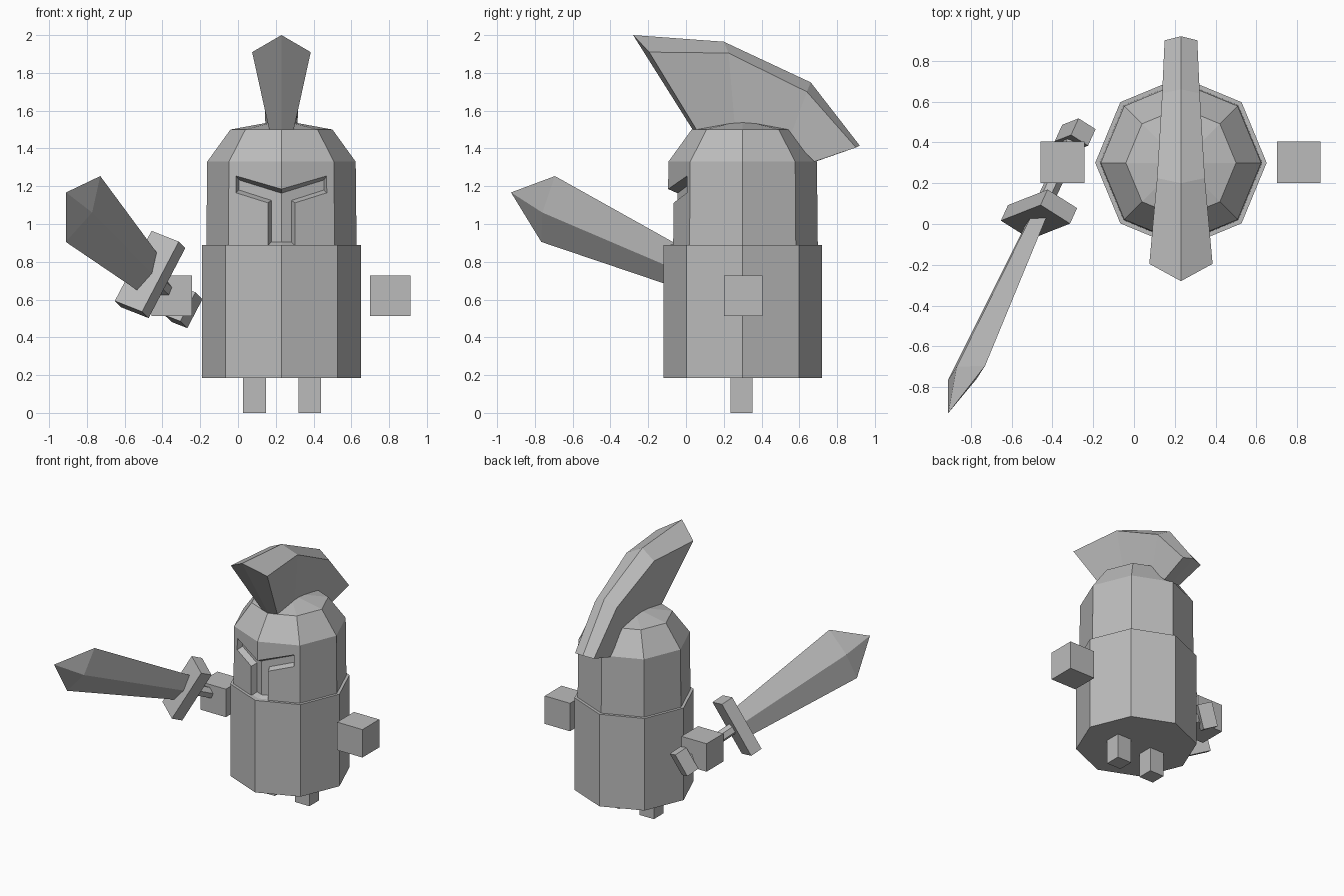
import bpy, bmesh, math
from mathutils import Vector

if "Cube" in bpy.data.objects:
    bpy.data.objects.remove(bpy.data.objects["Cube"], do_unlink=True)

GREY = (0.5, 0.5, 0.5, 1)
mat = bpy.data.materials.new("plain grey")
mat.use_nodes = True
mat.diffuse_color = GREY
mat.node_tree.nodes["Principled BSDF"].inputs["Base Color"].default_value = GREY

CX, CY = 0.23, 0.30          # axis of the figure


def loft(name, rings, split=False):
    """Skin equal-sized rings; a one-point last ring makes a tip, split folds the caps in half."""
    bm = bmesh.new()
    rows = [[bm.verts.new(p) for p in ring] for ring in rings]
    n = len(rows[0])
    for a, b in zip(rows, rows[1:]):
        for i in range(n):
            j = (i + 1) % n
            if len(b) == 1:
                bm.faces.new((a[i], a[j], b[0]))
            else:
                bm.faces.new((a[i], a[j], b[j], b[i]))
    for cap in (rows[0], rows[-1]):
        if len(cap) == 1:
            continue
        if split:
            bm.faces.new(cap[:n // 2 + 1])
            bm.faces.new(cap[n // 2:] + cap[:1])
        else:
            bm.faces.new(cap)
    bmesh.ops.recalc_face_normals(bm, faces=bm.faces)
    me = bpy.data.meshes.new(name)
    bm.to_mesh(me)
    bm.free()
    me.materials.append(mat)
    ob = bpy.data.objects.new(name, me)
    bpy.context.collection.objects.link(ob)
    return ob


def octagon(r, z):
    return [(CX + r * math.cos(k * math.pi / 4), CY + r * math.sin(k * math.pi / 4), z)
            for k in range(8)]


def box(name, centre, half, axes=((1, 0, 0), (0, 1, 0), (0, 0, 1))):
    u, v, w = (Vector(a) * h for a, h in zip(axes, half))
    c = Vector(centre)
    return loft(name, [[c + u * i + v * j + w * k for i, j in ((1, 1), (-1, 1), (-1, -1), (1, -1))]
                       for k in (-1, 1)])


# Body, feet and floating hands
loft("body", [octagon(0.42, 0.185), octagon(0.42, 0.89)])
for side, x, hx in (("right", 0.087, -0.35), ("left", 0.38, 0.807)):
    box(side + "_foot", (x, 0.293, 0.1), (0.06, 0.058, 0.1))
    box(side + "_hand", (hx, 0.302, 0.62), (0.107, 0.102, 0.107))

# Helmet with a shallow pointed top
helmet = loft("helmet", [octagon(0.398, 0.86), octagon(0.393, 1.33), octagon(0.27, 1.5),
                         [(CX, CY, 1.55)]])


# T-shaped visor recess that follows the folded front of the helmet
def visor_ring(half, depth):
    slope = math.tan(math.pi / 8)
    pts = half + [(-x, z) for x, z in reversed(half[1:-1])]
    return [(CX + x, CY - 0.395 + abs(x) * slope + depth, z) for x, z in pts]


outer = [(0, 1.185), (0.24, 1.255), (0.24, 1.165), (0.072, 1.112), (0.072, 0.885), (0, 0.885)]
inner = [(0, 1.163), (0.225, 1.233), (0.225, 1.18), (0.053, 1.125), (0.053, 0.905), (0, 0.905)]
cutter = loft("visor_cutter", [visor_ring(outer, -0.03), visor_ring(outer, 0.0),
                               visor_ring(inner, 0.05)], split=True)
cutter.hide_render = True
mod = helmet.modifiers.new("visor", "BOOLEAN")
mod.object = cutter
mod.solver = "EXACT"
bpy.context.view_layer.objects.active = helmet
bpy.ops.object.modifier_apply(modifier="visor")
bpy.data.objects.remove(cutter, do_unlink=True)

# Crest: ridge (y, z), upper edge (y, z, half width), base edge, base centre
stations = [
    ((-0.28, 2.00), (-0.195, 1.91, 0.155), (0.055, 1.50, 0.065), (0.035, 1.50)),
    ((0.20, 1.965), (0.225, 1.905, 0.117), (0.26, 1.50, 0.065), (0.26, 1.50)),
    ((0.66, 1.75), (0.64, 1.70, 0.092), (0.55, 1.46, 0.065), (0.55, 1.46)),
    ((0.92, 1.415), (0.90, 1.405, 0.08), (0.68, 1.33, 0.065), (0.685, 1.33)),
]
loft("crest", [[(CX, *r), (CX + e[2], e[0], e[1]), (CX + b[2], b[0], b[1]),
                (CX, *c), (CX - b[2], b[0], b[1]), (CX - e[2], e[0], e[1])]
               for r, e, b, c in stations], split=True)

# Sword: along the blade, across the blade, and through its flat side
along = Vector((-0.385, -0.843, 0.376)).normalized()
across = Vector((0.459, 0.186, 0.868))
across = (across - along * across.dot(along)).normalized()
flat = along.cross(across)
grip_point = Vector((-0.35, 0.30, 0.62))
frame = (across, flat, along)


def at(t):
    return grip_point + along * t


def diamond(t, w, h):
    return [at(t) + across * w, at(t) + flat * h, at(t) - across * w, at(t) - flat * h]


def hexagon(t, r):
    return [at(t) + across * r * math.cos(k * math.pi / 3) + flat * r * math.sin(k * math.pi / 3)
            for k in range(6)]


loft("sword_blade", [diamond(0.32, 0.112, 0.033), diamond(1.222, 0.2, 0.06), [at(1.455)]])
box("sword_guard", at(0.30), (0.213, 0.09, 0.045), frame)
loft("sword_grip", [hexagon(-0.15, 0.042), hexagon(0.28, 0.042)])
box("sword_pommel", at(-0.16), (0.088, 0.052, 0.048), frame)
